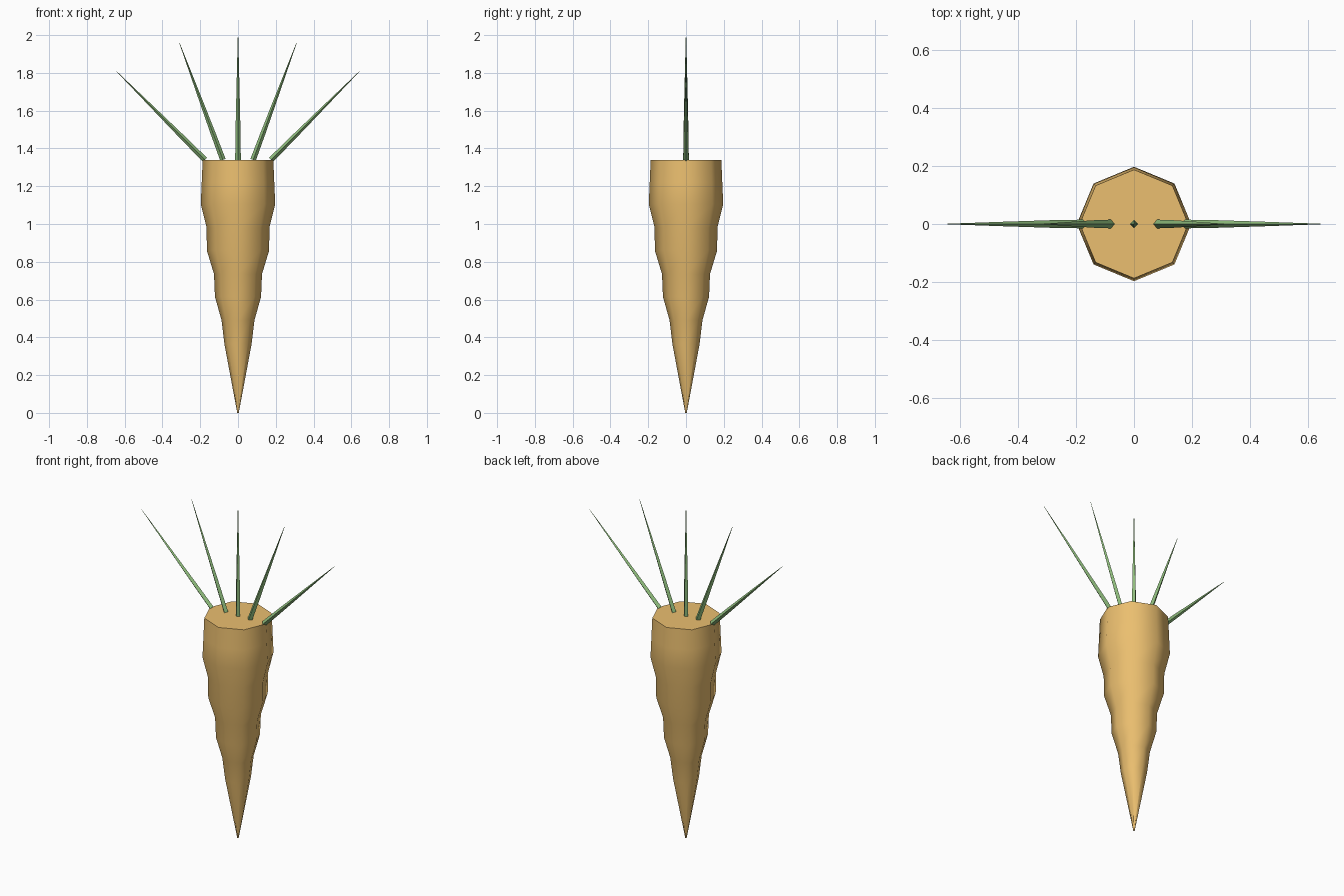
import bpy, bmesh, math
from mathutils import Vector, Matrix

if "Cube" in bpy.data.objects:
    bpy.data.objects.remove(bpy.data.objects["Cube"])


def material(name, color):
    m = bpy.data.materials.new(name)
    m.diffuse_color = color
    m.use_nodes = True
    m.node_tree.nodes["Principled BSDF"].inputs["Base Color"].default_value = m.diffuse_color
    return m


def lathe(name, profile, sides, mat, matrix=Matrix(), angle=60):
    """Stack rings of (radius, height) into a closed tapered solid."""
    bm = bmesh.new()
    rings = []
    for r, z in profile:
        rings.append([bm.verts.new((r * math.cos(2 * math.pi * i / sides),
                                    r * math.sin(2 * math.pi * i / sides), z))
                      for i in range(sides)])
    for a, b in zip(rings, rings[1:]):
        for i in range(sides):
            j = (i + 1) % sides
            bm.faces.new((a[i], a[j], b[j], b[i]))
    bm.faces.new(rings[0][::-1])
    bm.faces.new(rings[-1])
    bm.transform(matrix)
    bmesh.ops.recalc_face_normals(bm, faces=bm.faces)
    me = bpy.data.meshes.new(name)
    bm.to_mesh(me)
    bm.free()
    ob = bpy.data.objects.new(name, me)
    bpy.context.collection.objects.link(ob)
    me.materials.append(mat)
    bpy.ops.object.select_all(action='DESELECT')
    ob.select_set(True)
    bpy.context.view_layer.objects.active = ob
    bpy.ops.object.shade_smooth_by_angle(angle=math.radians(angle))
    return ob


orange = material("orange_skin", (0.83, 0.52, 0.16, 1))
green = material("green_stem", (0.27, 0.50, 0.20, 1))

# Root: eight-sided, stepped taper with a flat crown
root_profile = [(0.004, 0), (0.072, 0.365), (0.087, 0.49), (0.122, 0.615),
                (0.127, 0.735), (0.165, 0.86), (0.166, 0.98), (0.197, 1.105),
                (0.192, 1.22), (0.187, 1.34)]
lathe("carrot_root", root_profile, 8, orange)

# Stems: five thin four-sided spikes fanned out in the xz plane
stem_profile = [(0.015, 0), (0.013, 0.16), (0.008, 0.38), (0.001, 0.66)]
for i, (x, tilt) in enumerate([(-0.175, -45), (-0.08, -20.4), (0, 0),
                               (0.08, 20.4), (0.175, 45)]):
    place = (Matrix.Translation(Vector((x, 0, 1.34)))
             @ Matrix.Rotation(math.radians(tilt), 4, 'Y'))
    lathe(f"stem_{i + 1}", stem_profile, 4, green, place)
